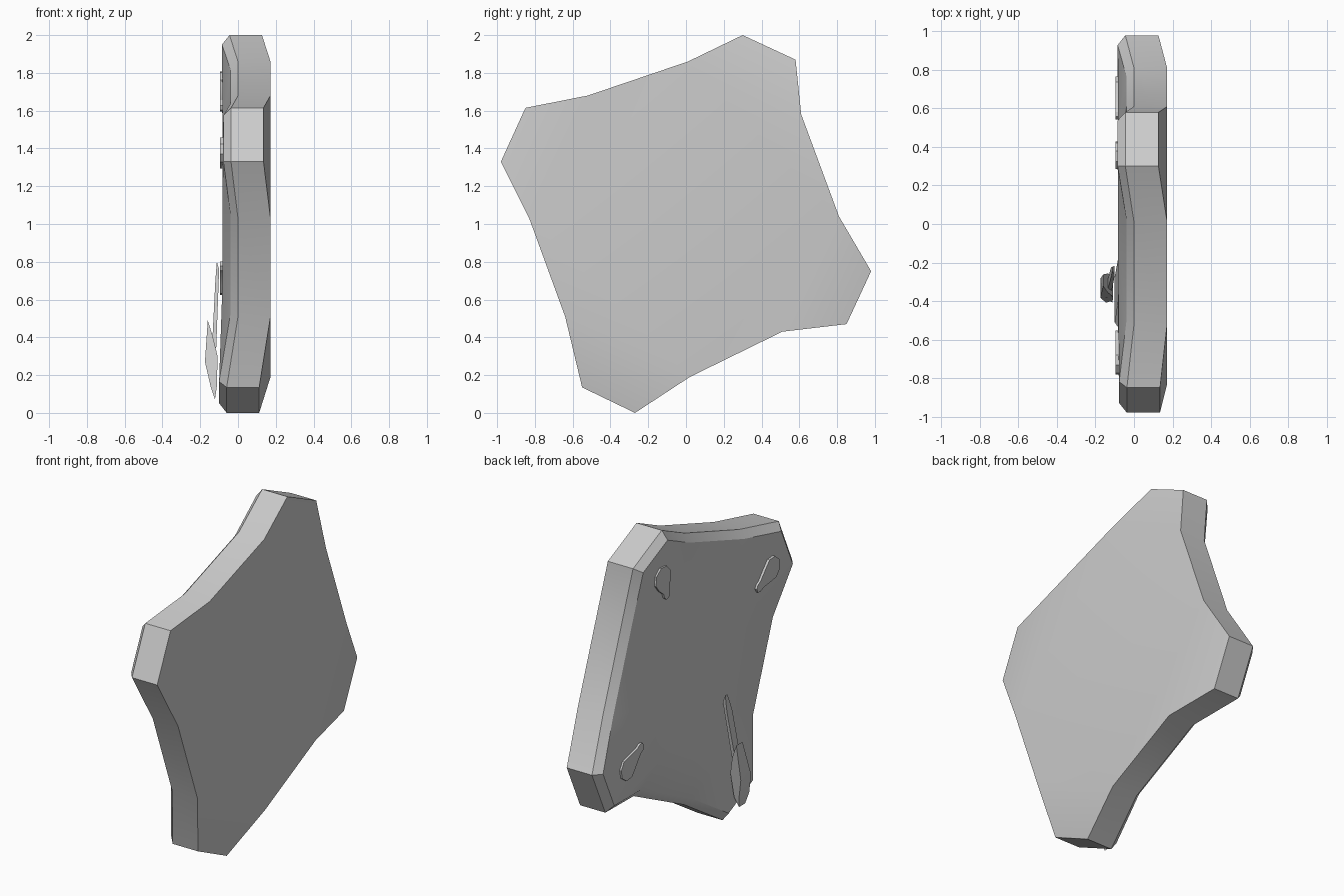
import bpy
import bmesh
import math
from mathutils import Vector

if "Cube" in bpy.data.objects:
    bpy.data.objects.remove(bpy.data.objects["Cube"])

# Outline of the plate in (y, z); each run of four is: two corner points, two waist points
OUTLINE = [(0.30, 2.0), (0.58, 1.87), (0.61, 1.58), (0.81, 1.04),
           (0.98, 0.75), (0.85, 0.47), (0.51, 0.43), (0.02, 0.19),
           (-0.27, 0.0), (-0.55, 0.135), (-0.64, 0.51), (-0.83, 1.03),
           (-0.98, 1.33), (-0.85, 1.615), (-0.52, 1.68), (0.01, 1.86)]
CORNER_BEND = [-0.045, -0.045, -0.06, -0.037]


def finish(name, bm):
    bmesh.ops.recalc_face_normals(bm, faces=bm.faces)
    mesh = bpy.data.meshes.new(name)
    bm.to_mesh(mesh)
    bm.free()
    obj = bpy.data.objects.new(name, mesh)
    bpy.context.collection.objects.link(obj)
    bpy.ops.object.select_all(action='DESELECT')
    bpy.context.view_layer.objects.active = obj
    obj.select_set(True)
    bpy.ops.object.shade_smooth_by_angle(angle=math.radians(32))
    return obj


def inset(points, d):
    out = []
    n = len(points)
    for i in range(n):
        p = Vector(points[i])
        a = (p - Vector(points[i - 1])).normalized()
        b = (Vector(points[(i + 1) % n]) - p).normalized()
        na, nb = Vector((a.y, -a.x)), Vector((b.y, -b.x))
        m = (na + nb).normalized()
        out.append(p + m * d / m.dot(na))
    return out


def loft(bm, rings):
    for a, b in zip(rings, rings[1:]):
        for i in range(len(a)):
            j = (i + 1) % len(a)
            bm.faces.new((a[i], a[j], b[j], b[i]))


# Bent plate with chamfered rear rim and a gently raised, flat rear centre
def build_plate():
    bm = bmesh.new()
    bend = [CORNER_BEND[i // 4] if i % 4 < 2 else 0.0 for i in range(16)]
    rear = inset(OUTLINE, 0.045)
    centre = [(p.x * 0.65, 1 + (p.y - 1) * 0.65) for p in rear]
    rings = []
    for pts, x, k in ((OUTLINE, 0.172, 1), (OUTLINE, 0.0, 1), (rear, -0.04, 1), (centre, -0.082, 0)):
        rings.append([bm.verts.new((x + k * bend[i], p[0], p[1])) for i, p in enumerate(pts)])
    loft(bm, rings)
    bm.faces.new(rings[-1])
    front = rings[0]
    bm.faces.new([front[i] for i in range(16) if i % 4 > 1])
    for k in range(4):
        bm.faces.new([front[4 * k + i] for i in (-1, 0, 1, 2)])
    finish("bent_plate", bm)


# Keyhole-shaped pad: round head, pinched neck and a small rounded tail
def build_pad(name, head, tail, radius):
    bm = bmesh.new()
    h, t = Vector(head), Vector(tail)
    u = (t - h).normalized()
    v = Vector((-u.y, u.x))
    pts = []
    for k in range(7):
        a = math.radians(50 + k * 260 / 6)
        pts.append(h + radius * (u * math.cos(a) + v * math.sin(a)))
    w = radius * 0.38
    pts += [t - v * w - u * 0.05, t - v * w - u * 0.02, t - v * w * 0.5,
            t + v * w * 0.5, t + v * w - u * 0.02, t + v * w - u * 0.05]
    rings = [[bm.verts.new((x, p.x, p.y)) for p in pts] for x in (-0.065, -0.095)]
    loft(bm, rings)
    for ring in rings:
        bm.faces.new(ring)
    finish(name, bm)


# Side profile in (x, z) with a width factor in y, leaning along the hanging axis
def build_hanger(name, profile, width):
    bm = bmesh.new()
    rings = []
    for s in (-1, 1):
        rings.append([bm.verts.new((x, -0.385 + 0.19 * z + s * w * width / 2, z))
                      for x, z, w in profile])
    loft(bm, rings)
    for ring in rings:
        bm.faces.new(ring)
    finish(name, bm)


build_plate()
build_pad("upper_pad", (0.355, 1.735), (0.31, 1.60), 0.075)
build_pad("right_pad", (0.695, 0.695), (0.55, 0.79), 0.072)
build_pad("left_pad", (-0.71, 1.39), (-0.56, 1.31), 0.073)
build_hanger("hanging_bar",
             [(-0.112, 0.80, 0.4), (-0.10, 0.76, 1), (-0.115, 0.35, 1),
              (-0.14, 0.30, 1), (-0.12, 0.70, 1)], 0.05)
build_hanger("hanging_blade",
             [(-0.16, 0.49, 0.6), (-0.175, 0.27, 1), (-0.145, 0.14, 1), (-0.122, 0.07, 0.6),
              (-0.112, 0.14, 1), (-0.108, 0.30, 1), (-0.135, 0.41, 1)], 0.10)
